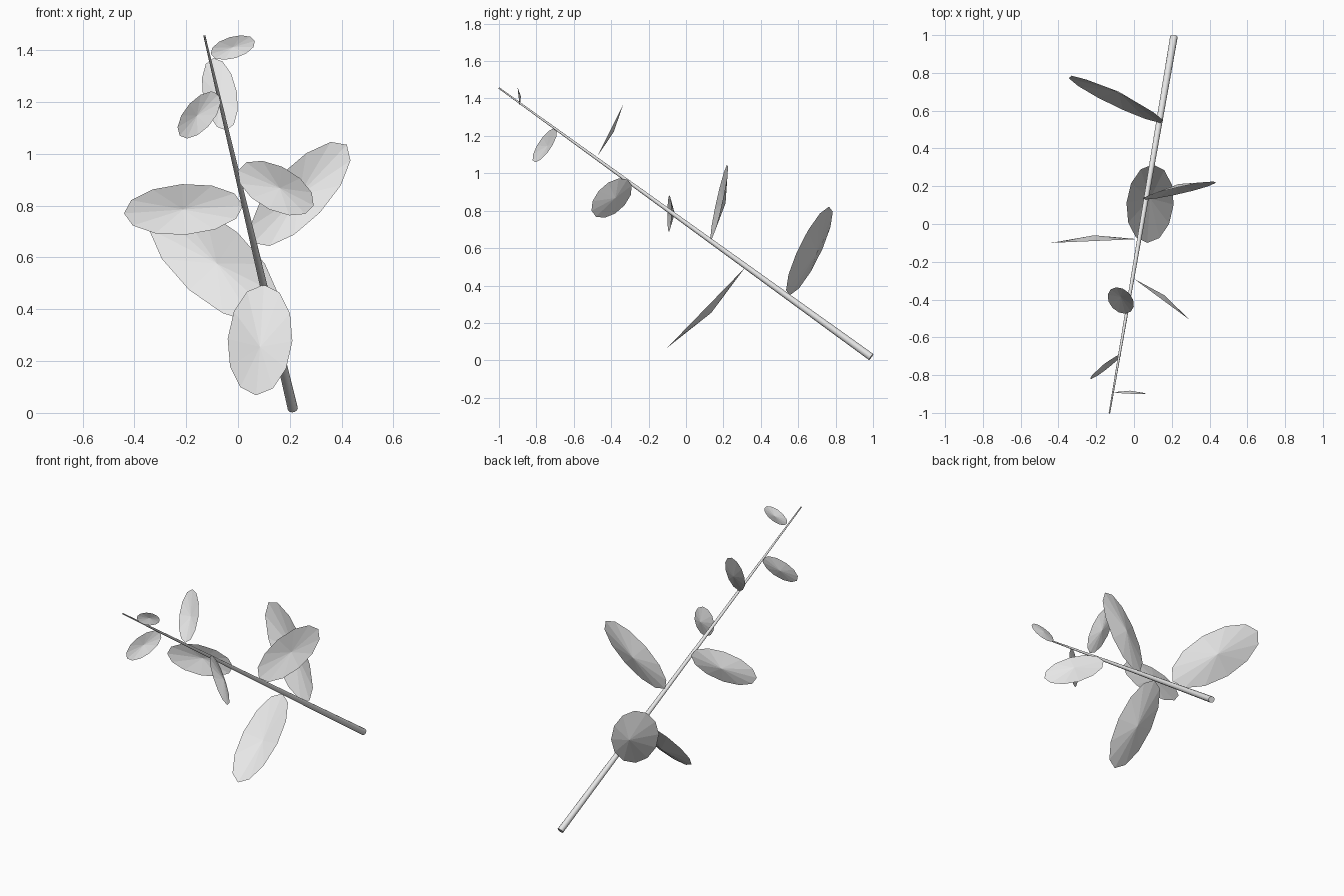
import bpy, math
from mathutils import Vector

cube = bpy.data.objects.get("Cube")
if cube:
    bpy.data.objects.remove(cube, do_unlink=True)

grey = bpy.data.materials.new("pale_grey")
grey.use_nodes = True
grey.diffuse_color = (0.8, 0.8, 0.8, 1)
grey.node_tree.nodes["Principled BSDF"].inputs["Base Color"].default_value = (0.8, 0.8, 0.8, 1)


def add_object(name, verts, faces):
    mesh = bpy.data.meshes.new(name)
    mesh.from_pydata(verts, [], faces)
    mesh.materials.append(grey)
    obj = bpy.data.objects.new(name, mesh)
    bpy.context.collection.objects.link(obj)
    return obj


def leaf(name, base, tip, across, half_width, sides=12):
    """Shallow oval fan from base to tip, its centre pushed towards the back."""
    base, tip = Vector(base), Vector(tip)
    half = (tip - base) / 2
    axis = half.normalized()
    across = Vector(across)
    across = (across - axis * across.dot(axis)).normalized()
    normal = axis.cross(across)
    if normal.y < 0:
        across, normal = -across, -normal
    centre = base + half
    rim = []
    for i in range(sides):
        a = math.tau * i / sides
        rim.append(centre + half * math.cos(a) + across * half_width * math.sin(a))
    hub = centre + normal * half.length * 0.13
    faces = [(i, (i + 1) % sides, sides) for i in range(sides)]
    add_object(name, rim + [hub], faces)


# Tapered stem
bottom, top = Vector((0.211, 0.99, 0.018)), Vector((-0.13, -1.0, 1.456))
bpy.ops.mesh.primitive_cone_add(vertices=12, radius1=0.02, radius2=0.004,
                                depth=(top - bottom).length,
                                location=(top + bottom) / 2)
stem = bpy.context.object
stem.name = "stem"
stem.rotation_mode = 'QUATERNION'
stem.rotation_quaternion = (top - bottom).to_track_quat('Z', 'Y')
stem.data.materials.append(grey)
bpy.ops.object.shade_smooth_by_angle(angle=math.radians(40))

# Leaves from the thick end to the tip: base, tip, direction across, half width
leaves = [
    ((0.14, 0.535, 0.375), (-0.33, 0.785, 0.795), (0.64, -0.05, 0.76), 0.145),
    ((0.10, 0.315, 0.495), (0.07, -0.10, 0.068), (1, 0, 0), 0.125),
    ((0.06, 0.13, 0.655), (0.42, 0.225, 1.035), (-0.74, 0, 0.67), 0.105),
    ((0.02, -0.08, 0.80), (-0.44, -0.10, 0.77), (0, 0, 1), 0.098),
    ((0.0, -0.29, 0.935), (0.292, -0.505, 0.80), (0.29, -0.22, 0.93), 0.088),
    ((-0.045, -0.475, 1.09), (-0.095, -0.335, 1.37), (1, 0.07, 0.14), 0.066),
    ((-0.075, -0.69, 1.23), (-0.225, -0.82, 1.07), (-0.62, -0.2, 0.75), 0.058),
    ((-0.105, -0.89, 1.385), (0.065, -0.898, 1.435), (-0.28, -0.1, 0.95), 0.042),
]
for number, shape in enumerate(leaves, 1):
    leaf(f"leaf_{number}", *shape)
